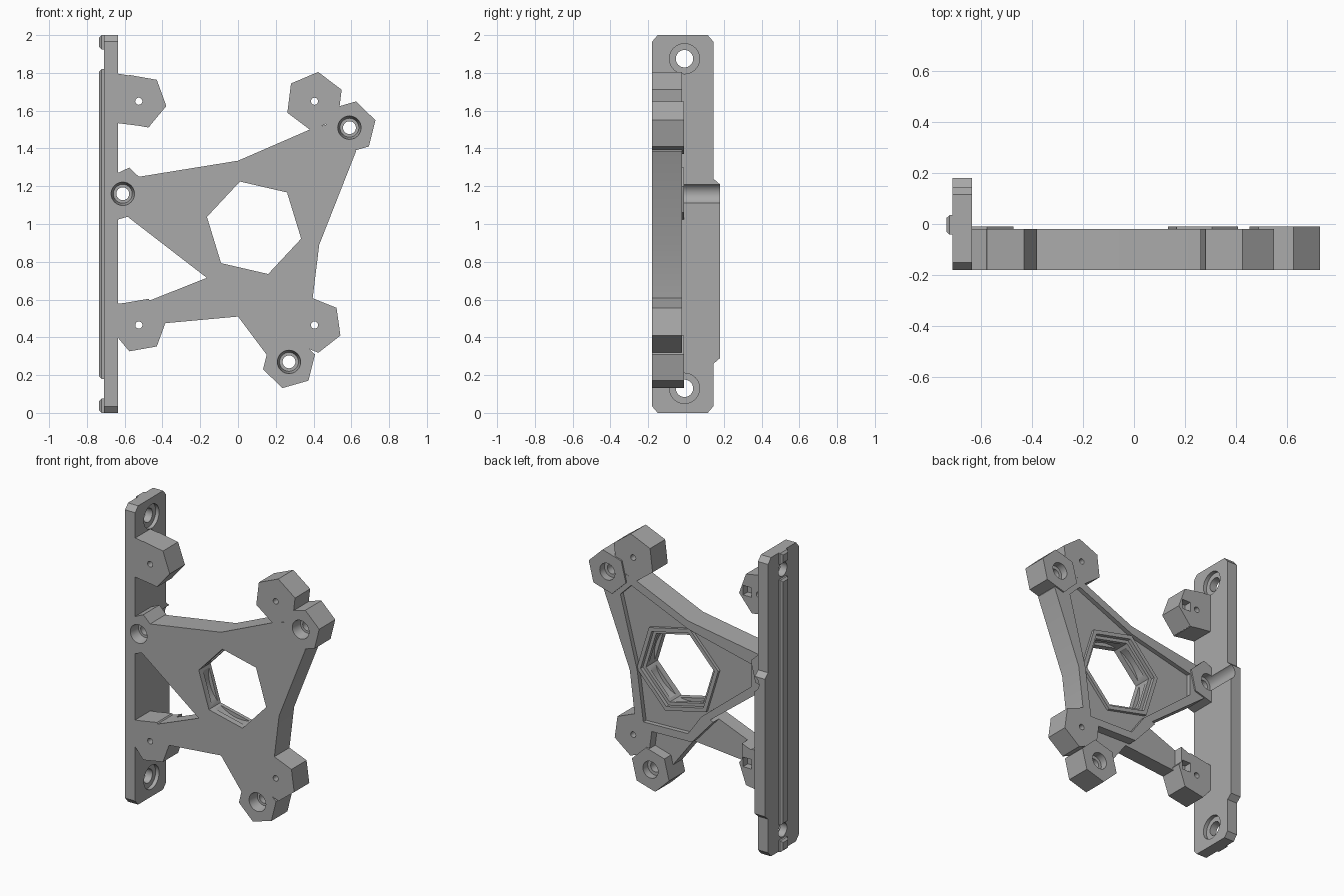
import bpy, bmesh
from math import cos, sin, radians

cube = bpy.data.objects.get("Cube")
if cube:
    bpy.data.objects.remove(cube, do_unlink=True)

grey = bpy.data.materials.new("neutral grey")
grey.use_nodes = True
grey.diffuse_color = (0.4, 0.4, 0.4, 1)
grey.node_tree.nodes["Principled BSDF"].inputs["Base Color"].default_value = (0.4, 0.4, 0.4, 1)

FRONT, BACK, BOSS_BACK = -0.18, -0.02, -0.01


def loft(name, sections, axis="y"):
    """Closed solid through (2D outline, depth) sections along an axis."""
    bm = bmesh.new()
    rings = []
    for pts, d in sections:
        rings.append([bm.verts.new((u, d, v) if axis == "y" else (d, u, v)) for u, v in pts])
    for a, b in zip(rings, rings[1:]):
        for i in range(len(a)):
            j = (i + 1) % len(a)
            bm.faces.new((a[i], a[j], b[j], b[i]))
    bm.faces.new(rings[0])
    bm.faces.new(rings[-1])
    bmesh.ops.recalc_face_normals(bm, faces=bm.faces)
    mesh = bpy.data.meshes.new(name)
    bm.to_mesh(mesh)
    bm.free()
    mesh.materials.append(grey)
    ob = bpy.data.objects.new(name, mesh)
    bpy.context.collection.objects.link(ob)
    return ob


def prism(name, pts, a, b, axis="y"):
    return loft(name, [(pts, a), (pts, b)], axis)


def ring(u, v, r, n=6, start=0):
    return [(u + r * cos(radians(start + 360 * i / n)),
             v + r * sin(radians(start + 360 * i / n))) for i in range(n)]


def combine(target, tool, operation, keep=False):
    mod = target.modifiers.new("combine", "BOOLEAN")
    mod.operation, mod.object, mod.solver = operation, tool, "EXACT"
    bpy.context.view_layer.objects.active = target
    bpy.ops.object.modifier_apply(modifier=mod.name)
    if not keep:
        bpy.data.objects.remove(tool, do_unlink=True)


def cut(target, tool, keep=False):
    combine(target, tool, "DIFFERENCE", keep)


def join(target, tool):
    combine(target, tool, "UNION")


# Frame: three-armed body with an extra arm to the lower mount
frame = prism("frame", [
    (-0.61, 1.236), (-0.525, 1.25), (0, 1.335), (0.38, 1.5), (0.55, 1.55),
    (0.625, 1.385), (0.43, 0.89), (0.395, 0.605), (0.4, 0.46), (0.3, 0.25),
    (0.2, 0.25), (0.15, 0.31), (0, 0.51), (-0.385, 0.475), (-0.5, 0.42),
    (-0.51, 0.585), (-0.455, 0.6), (-0.165, 0.715), (-0.58, 1.035), (-0.61, 1.06)],
    FRONT, BACK)

# Shallow triangular pocket and lowered arm on the back
cut(frame, prism("pocket", [
    (-0.47, 1.17), (0, 1.28), (0.42, 1.46), (0.5, 1.38), (0.375, 0.9),
    (0.33, 0.57), (0, 0.58), (-0.1, 0.72), (-0.47, 1.02)], -0.05, 0.1))
cut(frame, prism("arm_recess", [
    (-0.4, 0.4), (-0.4, 0.7), (-0.2, 0.72), (-0.03, 0.53), (0.34, 0.52),
    (0.34, 0.3), (0.05, 0.3)], -0.08, 0.1))

# Raised hexagonal collar
HX, HZ = 0.085, 0.98
join(frame, prism("collar", ring(HX, HZ, 0.31, 6, -13), -0.15, -0.03))

# Hexagonal mounts with their webs to the rail
mounts = [(-0.525, 1.65, 0.148, -10), (0.405, 1.65, 0.156, 23),
          (-0.525, 0.465, 0.148, 10), (0.405, 0.465, 0.148, 38)]
for x, z, r, start in mounts:
    pts = [(max(u, -0.67), v) for u, v in ring(x, z, r, 6, start)]
    join(frame, prism("mount", pts, FRONT, BACK))
join(frame, prism("lower_web", [(-0.66, 0.575), (-0.47, 0.598), (-0.47, 0.42), (-0.66, 0.44)],
                  FRONT, BACK))
join(frame, prism("upper_web", [(-0.66, 1.8), (-0.432, 1.762), (-0.47, 1.513), (-0.66, 1.537)],
                  FRONT, BACK))

# Hexagonal screw bosses
screws = [(-0.61, 1.16), (0.59, 1.51), (0.27, 0.27)]
for x, z in screws:
    pts = [(max(u, -0.66), v) for u, v in ring(x, z, 0.143, 6, 16)]
    join(frame, prism("boss", pts, FRONT, BOSS_BACK))

# Central opening: hexagon, seat at the back, round groove inside
cut(frame, prism("opening", ring(HX, HZ, 0.256, 6, -13), -0.3, 0.1))
cut(frame, prism("seat", ring(HX, HZ, 0.28, 6, -13), -0.055, 0.1))
cut(frame, prism("groove", ring(HX, HZ, 0.247, 48), -0.14, -0.08))

# Small notches on the back of the two mounts by the rail
for x, z in ((-0.44, 1.65), (-0.44, 0.5)):
    cut(frame, prism("notch", ring(x, z, 0.045, 4, 45), -0.07, 0.1))

# Pilot holes
for x, z, _, _ in mounts:
    cut(frame, prism("pilot", ring(x, z, 0.019, 16), -0.3, 0.1))

# Side rail with clipped corners and a wider middle
rail = prism("side_rail", [
    (-0.18, 0.035), (-0.15, 0), (0.115, 0), (0.145, 0.035), (0.145, 0.26),
    (0.18, 0.29), (0.18, 1.21), (0.145, 1.24), (0.145, 1.965), (0.115, 2),
    (-0.15, 2), (-0.18, 1.965)], -0.71, -0.635, "x")

# Rail tongue in three lengths, with bevelled edges
for low, high in ((0, 0.075), (0.18, 1.82), (1.925, 2)):
    def outline(inset):
        a, b = -0.042 + inset, 0.035 - inset
        return [(a, low + inset), (b, low + inset), (b, high - inset), (a, high - inset)]
    join(rail, loft("tongue", [(outline(0), -0.69), (outline(0), -0.722),
                               (outline(0.012), -0.735)], "x"))

# Rail holes with counterbores on the inner side
for z in (0.13, 1.875):
    cut(rail, prism("rail_hole", ring(-0.008, z, 0.046, 32), -0.9, -0.5, "x"))
    cut(rail, prism("rail_counterbore", ring(-0.008, z, 0.08, 32), -0.66, -0.5, "x"))

# Countersunk screw holes, the left one also notching the rail
for x, z in screws:
    hole = loft("screw_hole", [
        (ring(x, z, 0.062, 32), -0.2), (ring(x, z, 0.062, 32), FRONT),
        (ring(x, z, 0.05, 32), -0.11), (ring(x, z, 0.034, 32), -0.11),
        (ring(x, z, 0.034, 32), -0.06), (ring(x, z, 0.056, 32), -0.06),
        (ring(x, z, 0.056, 32), 0.3)])
    if x < 0:
        cut(rail, hole, keep=True)
    cut(frame, hole)

# Smooth the round walls, keep the edges sharp
bpy.ops.object.select_all(action="DESELECT")
for ob in (frame, rail):
    ob.select_set(True)
    bpy.context.view_layer.objects.active = ob
bpy.ops.object.shade_smooth_by_angle(angle=radians(25))
